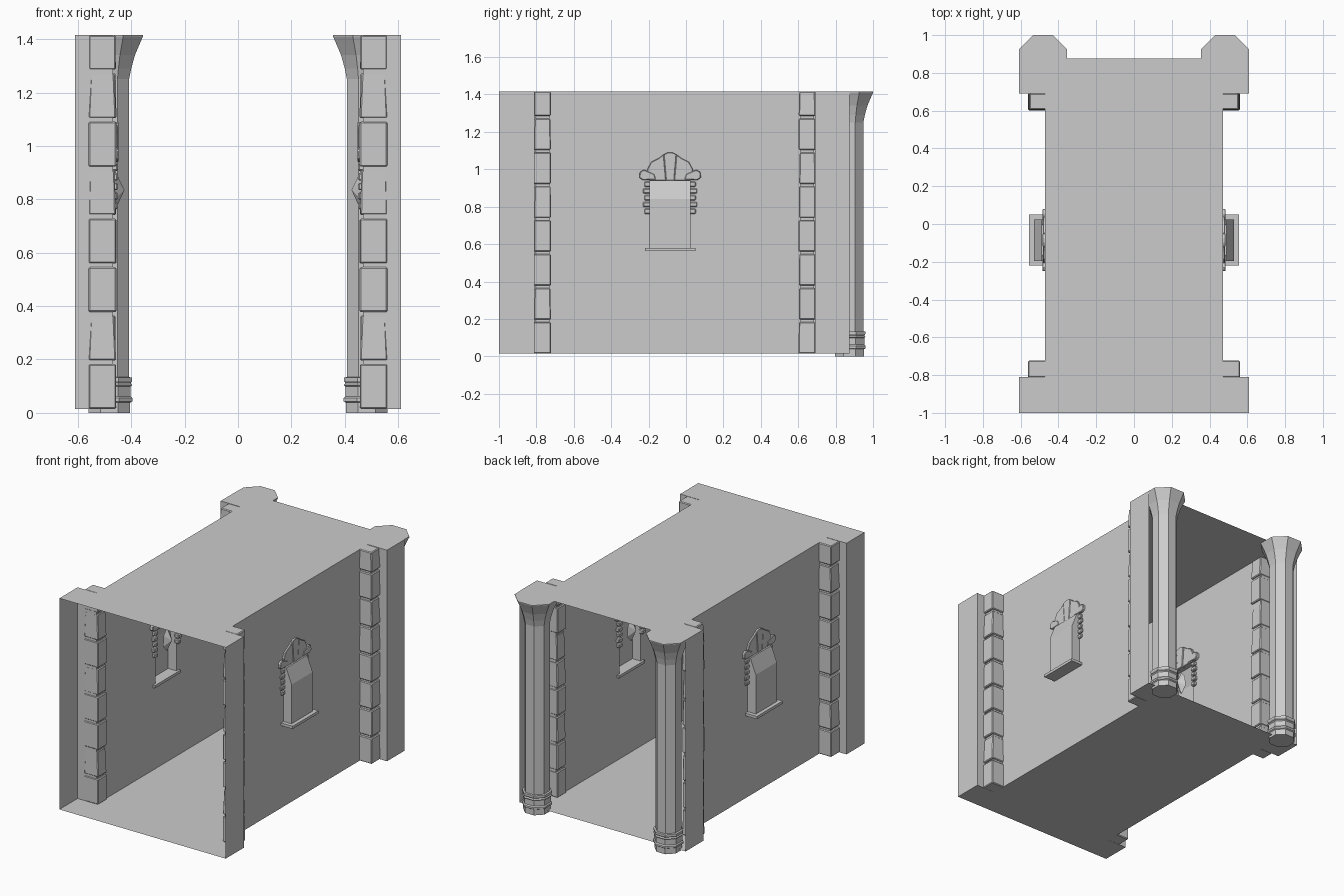
import bpy, bmesh, math, random

if "Cube" in bpy.data.objects:
    bpy.data.objects.remove(bpy.data.objects["Cube"])

random.seed(4)
Z0, Z1 = 0.015, 1.415      # floor and ceiling heights
XW, XE = 0.47, 0.61        # corridor half width, end bay half width
YF, YB = -0.81, 0.69       # where the end bays begin
YC = -0.085                # window niche centre


def make(name, verts, faces, mirror=True, bevel=0.0, solid=True):
    """Build a mesh object, optionally mirrored across x."""
    me = bpy.data.meshes.new(name)
    me.from_pydata(verts, [], faces)
    if solid:
        bm = bmesh.new()
        bm.from_mesh(me)
        bmesh.ops.recalc_face_normals(bm, faces=bm.faces)
        bm.to_mesh(me)
        bm.free()
    ob = bpy.data.objects.new(name, me)
    bpy.context.collection.objects.link(ob)
    if bevel:
        b = ob.modifiers.new("bevel", 'BEVEL')
        b.width, b.segments = bevel, 1
    if mirror:
        m = ob.modifiers.new("mirror", 'MIRROR')
        m.use_axis[0] = True
        m.use_mirror_merge = False
    return ob


def rings(name, loops, bevel=0.0):
    """Join equal-sized loops of points into a capped solid."""
    n = len(loops[0])
    verts = [p for lp in loops for p in lp]
    faces = [tuple(range(n)), tuple(range(len(verts) - n, len(verts)))]
    for k in range(len(loops) - 1):
        for i in range(n):
            j = (i + 1) % n
            faces.append((k*n + i, k*n + j, k*n + n + j, k*n + n + i))
    return make(name, verts, faces, bevel=bevel)


def rect(x0, x1, y0, y1, z):
    return [(x0, y0, z), (x1, y0, z), (x1, y1, z), (x0, y1, z)]


def box(name, x0, x1, y0, y1, z0, z1, bevel=0.0):
    return rings(name, [rect(x0, x1, y0, y1, z0), rect(x0, x1, y0, y1, z1)], bevel)


def plate(name, yz, x0, x1, bevel=0.0):
    """Extrude a y-z outline along x."""
    return rings(name, [[(x0, y, z) for y, z in yz], [(x1, y, z) for y, z in yz]], bevel)


# Floor and ceiling sheets following the stepped plan
side = [(XE, -1), (XE, YF), (XW, YF), (XW, YB), (XE, YB), (XE, 0.875)]
plan = side + [(-x, y) for x, y in reversed(side)]
make("floor", [(x, y, Z0) for x, y in plan], [tuple(range(12))], False, solid=False)
make("ceiling", [(x, y, Z1) for x, y in plan], [tuple(range(12))], False, solid=False)

# Side walls, leaving an opening for the niche
NY0, NY1, NZ0, NZ1 = YC - 0.11, YC + 0.11, 0.58, 0.94
v, f = [], []
for i in (0, 1, 3, 4):
    (xa, ya), (xb, yb) = side[i], side[i + 1]
    f.append(tuple(range(len(v), len(v) + 4)))
    v += [(xa, ya, Z0), (xb, yb, Z0), (xb, yb, Z1), (xa, ya, Z1)]
make("end_bay_wall", v, f, solid=False)
v = [(XW, y, z) for y, z in ((YF, Z0), (YB, Z0), (YB, Z1), (YF, Z1),
                             (NY0, NZ0), (NY1, NZ0), (NY1, NZ1), (NY0, NZ1))]
make("corridor_wall", v, [(0, 1, 5, 4), (1, 2, 6, 5), (2, 3, 7, 6), (3, 0, 4, 7)], solid=False)

# Corner stone stacks
for tag, y0, y1 in (("front", -0.813, -0.722), ("back", 0.603, 0.693)):
    box(tag + "_stone_core", 0.468, 0.545, y0 + 0.008, y1 - 0.008, Z0, Z1)
    for k in range(8):
        a = Z0 + k * 0.1815
        b = min(a + 0.168, Z1)
        t = random.choice((0.0, 0.003, 0.007))
        r = random.uniform(-0.002, 0.002)
        rings(tag + "_corner_stone",
              [rect(0.457 + r, 0.560, y0 + r, y1, a),
               rect(0.457 + t + r, 0.560 - t, y0 + r + t/2, y1 - t/2, b)], bevel=0.005)

# Octagonal columns with banded base and flared capital
prof = [(0, .078), (.038, .078), (.043, .086), (.055, .086), (.062, .080), (.098, .080),
        (.104, .086), (.112, .080), (.120, .085), (.132, .085), (.134, .074), (1.25, .074),
        (1.29, .082), (1.34, .096), (1.385, .115), (1.41, .126), (Z1, .126)]
loops = []
for z, a in prof:
    r = a / math.cos(math.pi / 8)
    loops.append([(0.482 + r * math.cos((i + .5) * math.pi / 4),
                   0.874 + r * math.sin((i + .5) * math.pi / 4), z) for i in range(8)])
rings("column", loops)

# Window niche: open shell bulging outward with a sloped upper part
np = [(XW, NZ0), (0.53, NZ0), (0.53, 0.84), (0.49, NZ1), (XW, NZ1)]
v = [(x, y, z) for y in (NY0, NY1) for x, z in np]
make("window_niche", v, [(i, i + 1, i + 6, i + 5) for i in range(4)]
     + [(0, 1, 2, 3, 4), (9, 8, 7, 6, 5)], solid=False)
box("window_sill", 0.455, 0.555, YC - 0.135, YC + 0.135, 0.562, 0.58)

# Rough stone surround, repeated either side of the niche
for s in (-1, 1):
    for k in range(5):
        w = 0.145 if k % 2 else 0.138
        z = 0.762 + k * 0.036
        ya, yb = sorted((YC + s * 0.105, YC + s * w))
        box("surround_stone", 0.45, 0.482, ya, yb, z, z + 0.028, 0.005)
    imp = [(.075, .945), (.145, .942), (.165, .955), (.162, .985), (.14, .998), (.085, .975)]
    plate("impost_stone", [(YC + s * y, z) for y, z in imp], 0.448, 0.485, 0.004)
    arc = [(.022, .94), (.11, .94), (.122, 1.0), (.10, 1.04), (.06, 1.06), (.034, 1.08)]
    plate("arch_stone", [(YC + s * y, z) for y, z in arc], 0.452, 0.482, 0.003)
plate("keystone", [(YC + y, z) for y, z in ((-.022, .94), (.022, .94), (.034, 1.08),
                                            (.012, 1.09), (-.012, 1.09), (-.034, 1.08))],
      0.447, 0.484, 0.003)

# Pointed ornament projecting into the corridor
v = [(0.425, YC, 0.835)] + [(0.462, YC + y, z) for y, z in
                            ((0, .755), (.04, .80), (.035, .87), (0, .91), (-.035, .87), (-.04, .80))]
make("pointed_ornament", v, [(0, i, i % 6 + 1) for i in range(1, 7)] + [(6, 5, 4, 3, 2, 1)])
